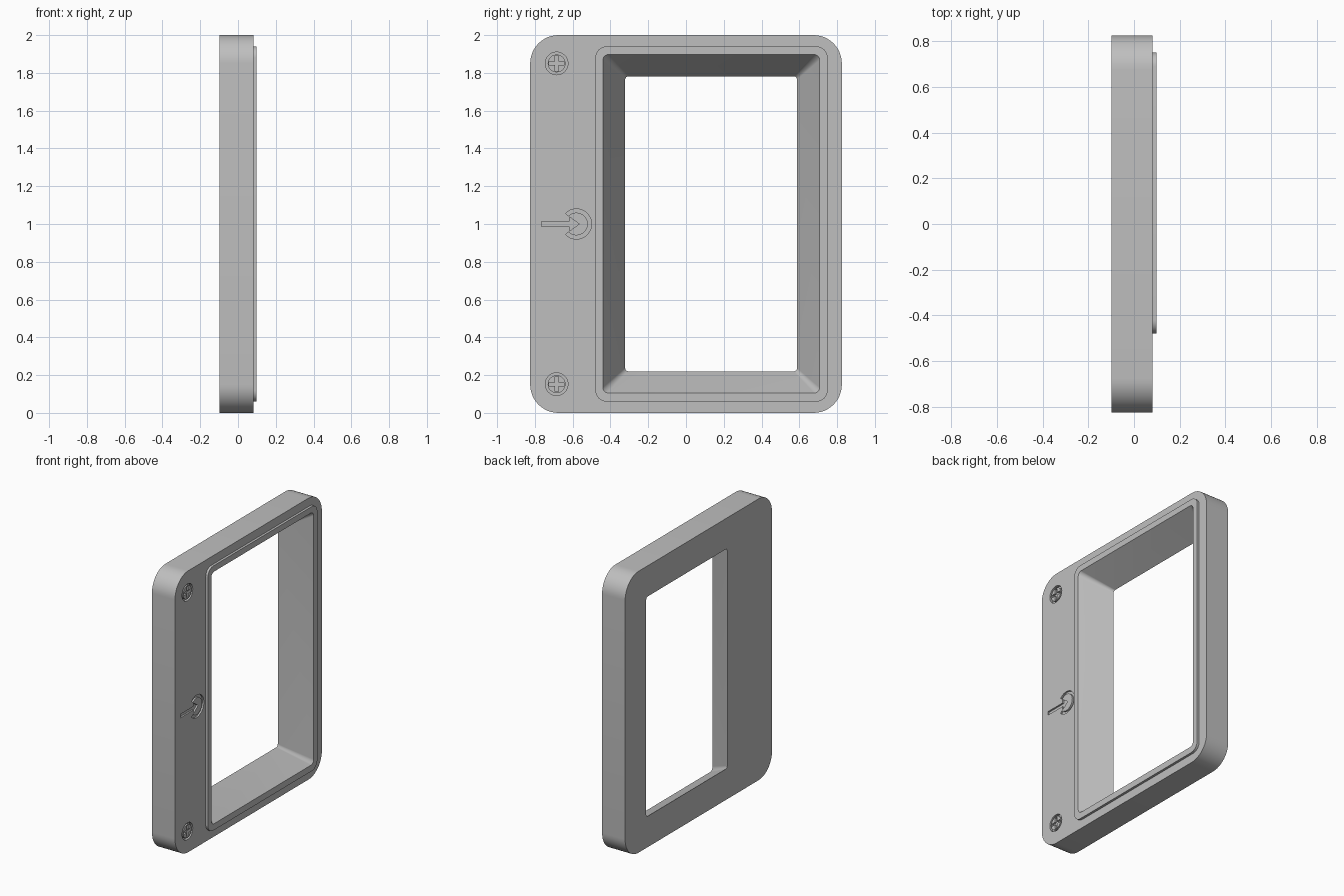
import bpy, bmesh
from math import pi, sin, cos, radians

cube = bpy.data.objects.get("Cube")
if cube:
    bpy.data.objects.remove(cube, do_unlink=True)

BACK, FACE, RIM = -0.099, 0.082, 0.099

grey = bpy.data.materials.new("mid_grey")
grey.use_nodes = True
grey.diffuse_color = (0.52, 0.52, 0.52, 1)
grey.node_tree.nodes["Principled BSDF"].inputs["Base Color"].default_value = (0.52, 0.52, 0.52, 1)


def finish(name, bm):
    bmesh.ops.recalc_face_normals(bm, faces=bm.faces)
    mesh = bpy.data.meshes.new(name)
    bm.to_mesh(mesh)
    bm.free()
    mesh.materials.append(grey)
    ob = bpy.data.objects.new(name, mesh)
    bpy.context.collection.objects.link(ob)
    return ob


def prism(name, points, x0, x1):
    """Extrude a (y, z) outline along x."""
    bm = bmesh.new()
    lo = [bm.verts.new((x0, y, z)) for y, z in points]
    hi = [bm.verts.new((x1, y, z)) for y, z in points]
    bm.faces.new(lo)
    bm.faces.new(hi)
    for i in range(len(lo)):
        j = (i + 1) % len(lo)
        bm.faces.new((lo[i], lo[j], hi[j], hi[i]))
    return finish(name, bm)


def arc(cy, cz, r, a0, a1, n):
    step = (a1 - a0) / n
    return [(cy + r * cos(a0 + step * i), cz + r * sin(a0 + step * i)) for i in range(n + 1)]


def circle(cy, cz, r):
    return arc(cy, cz, r, 0, 2 * pi, 40)[:-1]


def rounded_rect(y0, y1, z0, z1, r):
    corners = [(y1 - r, z1 - r), (y0 + r, z1 - r), (y0 + r, z0 + r), (y1 - r, z0 + r)]
    return [p for k, (y, z) in enumerate(corners)
            for p in arc(y, z, r, k * pi / 2, (k + 1) * pi / 2, 12)]


def activate(ob):
    bpy.ops.object.select_all(action='DESELECT')
    ob.select_set(True)
    bpy.context.view_layer.objects.active = ob


def cut(ob, cutter):
    cutter.hide_render = True
    mod = ob.modifiers.new("cut", 'BOOLEAN')
    mod.operation = 'DIFFERENCE'
    mod.solver = 'EXACT'
    mod.object = cutter
    activate(ob)
    bpy.ops.object.modifier_apply(modifier=mod.name)
    bpy.data.objects.remove(cutter, do_unlink=True)


# Frame: closed section of rounded rectangles, with raised rim and tapered opening
outer = (-0.825, 0.825, 0, 2, 0.15)
rim_outer = (-0.48, 0.75, 0.06, 1.94, 0.06)
sections = [(BACK, outer), (FACE, outer), (FACE, rim_outer), (RIM, rim_outer),
            (RIM, (-0.44, 0.708, 0.105, 1.897, 0.03)),
            (BACK, (-0.322, 0.588, 0.22, 1.782, 0.018))]
bm = bmesh.new()
loops = [[bm.verts.new((x, y, z)) for y, z in rounded_rect(*rect)] for x, rect in sections]
for a, b in zip(loops, loops[1:] + loops[:1]):
    for i in range(len(a)):
        j = (i + 1) % len(a)
        bm.faces.new((a[i], a[j], b[j], b[i]))
frame = finish("frame", bm)
parts = [frame]

# Screws set in round pockets, each with a cross slot
SY = -0.685
for name, z in (("upper_screw", 1.85), ("lower_screw", 0.152)):
    cut(frame, prism("pocket", circle(SY, z, 0.06), FACE - 0.02, FACE + 0.05))
    head = prism(name, circle(SY, z, 0.047), FACE - 0.03, FACE - 0.001)
    w, l = 0.009, 0.04
    quarter = [(l, -w), (l, w), (w, w)]
    cross = []
    for k in range(4):
        c, s = round(cos(k * pi / 2)), round(sin(k * pi / 2))
        cross += [(SY + c * y - s * h, z + s * y + c * h) for y, h in quarter]
    cut(head, prism("slot", cross, FACE - 0.015, FACE + 0.05))
    parts.append(head)

# Engraved arrow pointing into an open ring
arrow = [(-0.765, 0.987), (-0.618, 0.987), (-0.618, 0.962), (-0.565, 1),
         (-0.618, 1.038), (-0.618, 1.013), (-0.765, 1.013)]
a = radians(135)
ring = arc(-0.58, 1, 0.08, -a, a, 36) + arc(-0.58, 1, 0.06, a, -a, 36)
for outline in (arrow, ring):
    cut(frame, prism("engraving", outline, FACE - 0.012, FACE + 0.05))

# Smooth rounded corners, crisp edges
for ob in parts:
    activate(ob)
    bpy.ops.object.shade_smooth_by_angle(angle=radians(30))
